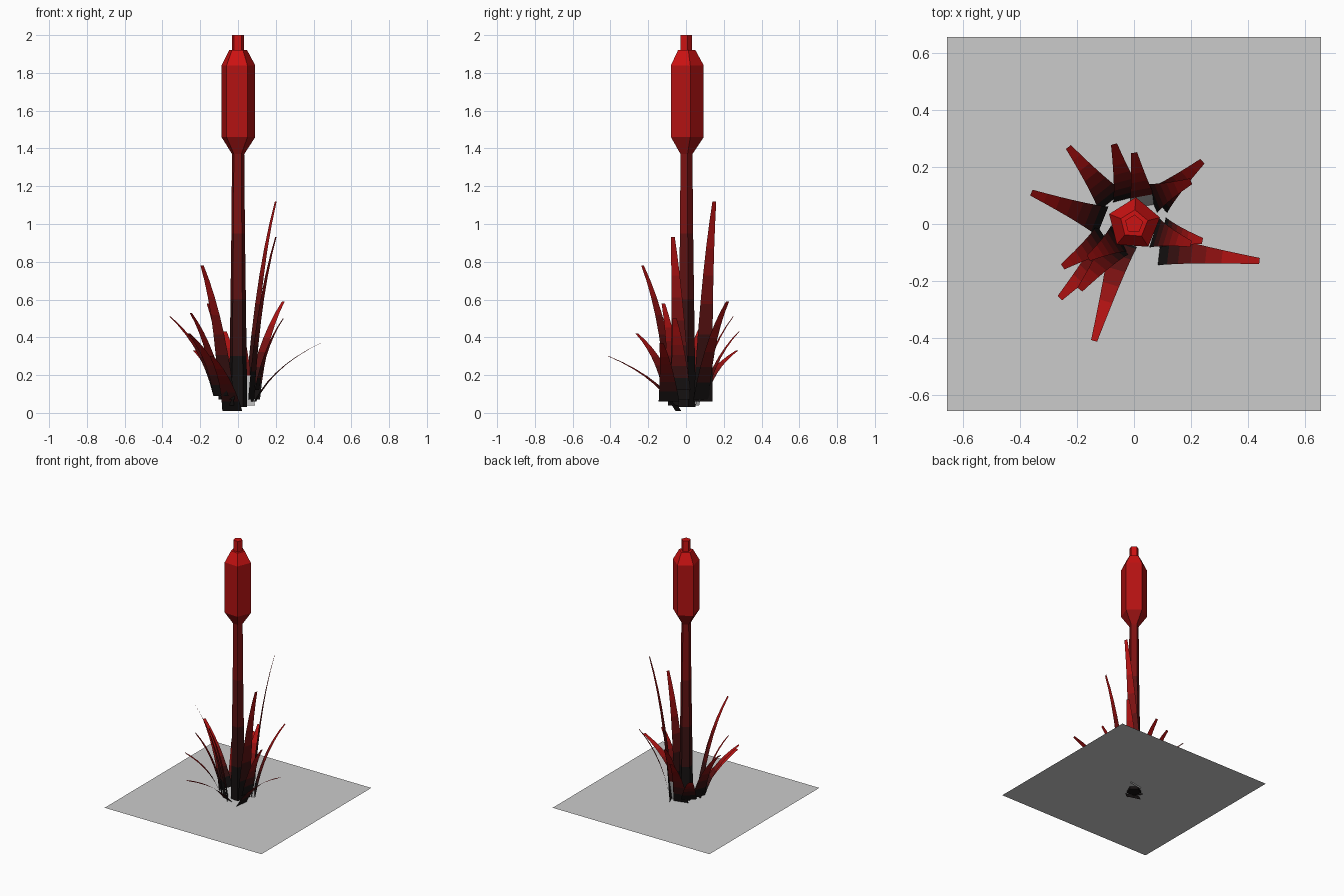
import bpy, math
from mathutils import Vector

if "Cube" in bpy.data.objects:
    bpy.data.objects.remove(bpy.data.objects["Cube"])

# shades running from black at the roots to red at the tips
SHADES = []
for i in range(7):
    m = bpy.data.materials.new(f"red_shade_{i}")
    k = i / 6
    m.diffuse_color = (0.008 + 0.59 * k ** 1.6, 0.006, 0.006, 1)
    m.use_nodes = True
    m.node_tree.nodes["Principled BSDF"].inputs["Base Color"].default_value = m.diffuse_color
    SHADES.append(m)
PALE = bpy.data.materials.new("pale_root")
PALE.diffuse_color = (0.5, 0.5, 0.5, 1)
PALE.use_nodes = True
PALE.node_tree.nodes["Principled BSDF"].inputs["Base Color"].default_value = PALE.diffuse_color


def make(name, verts, faces, shades=None):
    me = bpy.data.meshes.new(name)
    me.from_pydata(verts, [], faces)
    ob = bpy.data.objects.new(name, me)
    bpy.context.collection.objects.link(ob)
    if shades:
        for m in SHADES + [PALE]:
            me.materials.append(m)
        for p, s in zip(me.polygons, shades):
            p.material_index = s
    return ob


def lathe(name, rings, shades, sides=5, phase=86):
    """Stack of five-sided rings (z, radius), capped at both ends."""
    verts, faces, mats = [], [], []
    for z, r in rings:
        for k in range(sides):
            a = math.radians(phase + 360 * k / sides)
            verts.append((r * math.cos(a), r * math.sin(a), z))
    for i in range(len(rings) - 1):
        for k in range(sides):
            n = (k + 1) % sides
            faces.append((i * sides + k, i * sides + n,
                          (i + 1) * sides + n, (i + 1) * sides + k))
            mats.append(shades[i])
    faces.append(tuple(reversed(range(sides))))
    faces.append(tuple(range(len(verts) - sides, len(verts))))
    mats += [shades[0], shades[-1]]
    return make(name, verts, faces, mats)


def blade(name, base, tip, width=0.11, pale=False, seg=7):
    """Flat tapering leaf that rises from the root and bends outwards."""
    b, t = Vector(base), Vector(tip)
    c = b.lerp(t, 0.28)
    c.z = b.z + 0.62 * (t.z - b.z)
    side = Vector((-(t.y - b.y), t.x - b.x, 0)).normalized()
    verts, faces, mats = [], [], []
    for i in range(seg + 1):
        u = i / seg
        p = b * (1 - u) ** 2 + c * (2 * u * (1 - u)) + t * u ** 2
        h = side * (width * (1 - u) + 0.022 * u) / 2
        verts += [p - h, p + h]
    for i in range(seg):
        faces.append((2 * i, 2 * i + 1, 2 * i + 3, 2 * i + 2))
        mats.append(7 if pale and i < 2 else min(5, i))
    make(name, verts, faces, mats)


# ground sheet
S = 0.655
make("ground_sheet", [(-S, -S, .05), (S, -S, .05), (S, S, .05), (-S, S, .05)],
     [(0, 1, 2, 3)])

# stem and seed head
lathe("stem", [(0.03, .05), (0.3, .047), (0.6, .043), (0.95, .038), (1.38, .034)],
      [0, 1, 2, 3])
lathe("seed_head", [(1.37, .034), (1.46, .094), (1.84, .094), (1.92, .05),
                    (1.921, .033), (2.0, .033)], [4, 5, 6, 6, 6])

# leaves: root point, tip point
LEAVES = [
    ((.09, -.09, .06), (.44, -.13, .37)),
    ((.06, .09, .06), (.20, .15, 1.12)),
    ((.08, .08, .07), (.24, .22, .59)),
    ((.07, -.03, .07), (.20, -.07, .93)),
    ((.10, -.03, .12), (.24, -.06, .50)),
    ((-.06, -.07, .07), (-.19, -.23, .78)),
    ((-.09, -.08, .09), (-.26, -.26, .42)),
    ((-.10, -.05, .09), (-.25, -.15, .53)),
    ((-.05, -.05, .04), (-.16, -.12, .58)),
    ((-.03, -.04, .01), (-.14, -.41, .30)),
    ((-.11, .01, .09), (-.36, .11, .51)),
    ((-.08, .08, .09), (-.23, .27, .33)),
    ((-.02, .09, .06), (-.07, .28, .43)),
]
for i, (b, t) in enumerate(LEAVES):
    blade(f"leaf_{i + 1}", b, t)
blade("pale_rooted_leaf", (.035, .06, .04), (0, .25, .51), pale=True)
